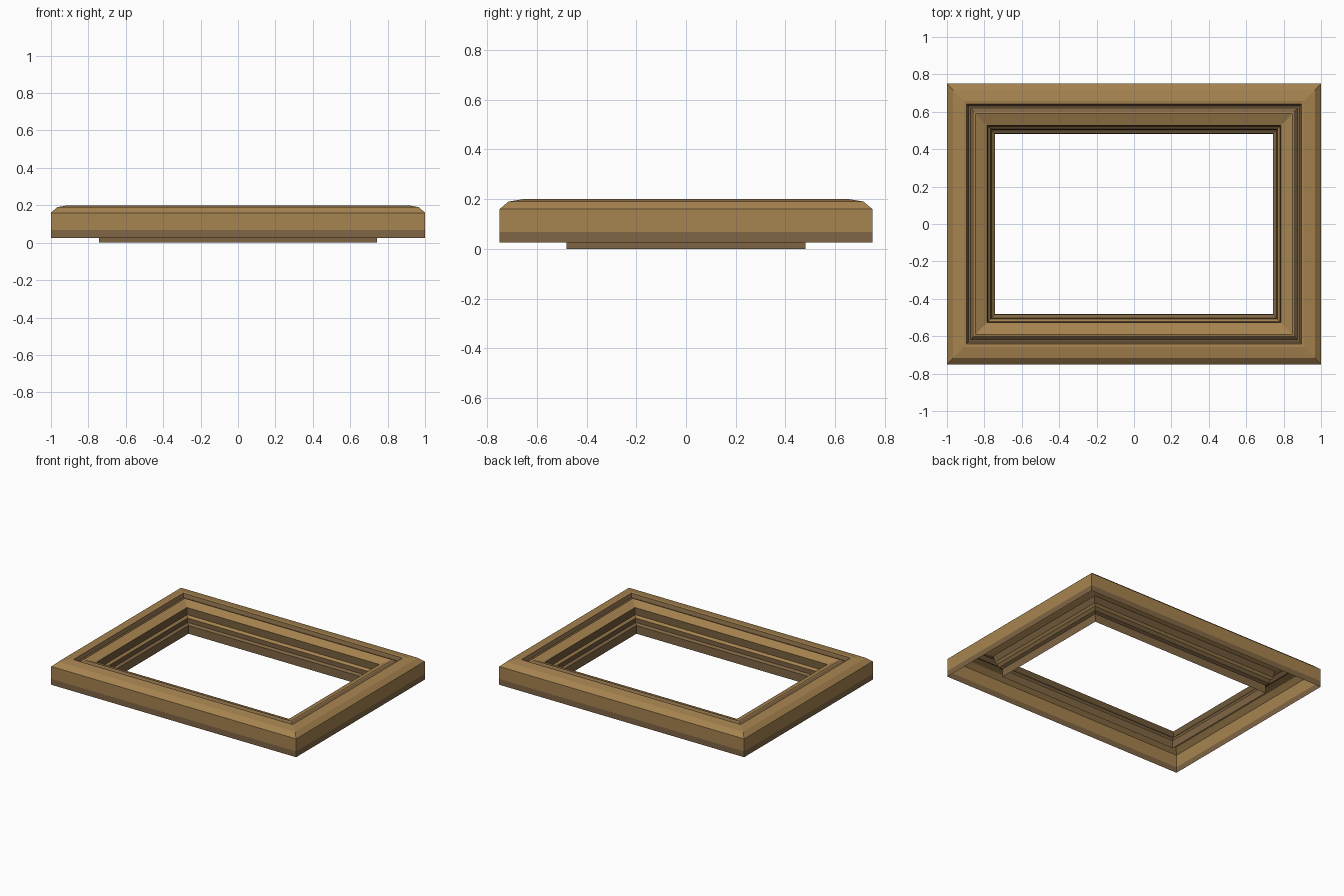
import bpy, bmesh

if "Cube" in bpy.data.objects:
    bpy.data.objects.remove(bpy.data.objects["Cube"])

HALF_X, HALF_Y = 1.0, 0.75
Y_STRETCH = 1.04   # moulding is slightly wider on the long rails


def material(name, rgb):
    m = bpy.data.materials.new(name)
    m.diffuse_color = (*rgb, 1.0)
    m.use_nodes = True
    m.node_tree.nodes["Principled BSDF"].inputs["Base Color"].default_value = m.diffuse_color
    return m


GOLD = material("gold_wood", (0.38, 0.227, 0.08))
UMBER = material("umber_wood", (0.215, 0.13, 0.058))
DARK = material("dark_wood", (0.16, 0.10, 0.042))


def moulding(name, profile, mats):
    """Sweep an open profile of (inset, height) round the mitred rectangle;
    mats holds one material for each profile segment."""
    bm = bmesh.new()
    rings = []
    for d, z in profile:
        x, y = HALF_X - d, HALF_Y - d * Y_STRETCH
        rings.append([bm.verts.new((sx * x, sy * y, z))
                      for sx, sy in ((-1, -1), (1, -1), (1, 1), (-1, 1))])
    slots = list(dict.fromkeys(mats))
    for lo, hi, mat in zip(rings, rings[1:], mats):
        for i in range(4):
            j = (i + 1) % 4
            f = bm.faces.new((lo[i], lo[j], hi[j], hi[i]))
            f.material_index = slots.index(mat)
    me = bpy.data.meshes.new(name)
    bm.to_mesh(me)
    bm.free()
    for m in slots:
        me.materials.append(m)
    ob = bpy.data.objects.new(name, me)
    bpy.context.collection.objects.link(ob)


# outer wall with darker foot, chamfer and top rim (open underneath)
moulding("outer_rim",
         [(0, 0.025), (0, 0.068), (0, 0.16), (0.033, 0.19), (0.09, 0.2), (0.105, 0.198)],
         [UMBER, GOLD, GOLD, GOLD, GOLD])

# groove between rim and inner slope
moulding("groove",
         [(0.105, 0.198), (0.115, 0.172), (0.125, 0.17), (0.145, 0.188), (0.152, 0.19)],
         [UMBER, UMBER, UMBER, GOLD])

# broad slope leading to the opening
moulding("inner_slope", [(0.152, 0.19), (0.215, 0.165)], [GOLD])

# stepped inner edge and the lip that reaches the ground
moulding("stepped_lip",
         [(0.215, 0.165), (0.22, 0.115), (0.234, 0.10), (0.238, 0.07),
          (0.257, 0.06), (0.258, 0.0)],
         [DARK, GOLD, DARK, UMBER, UMBER])
